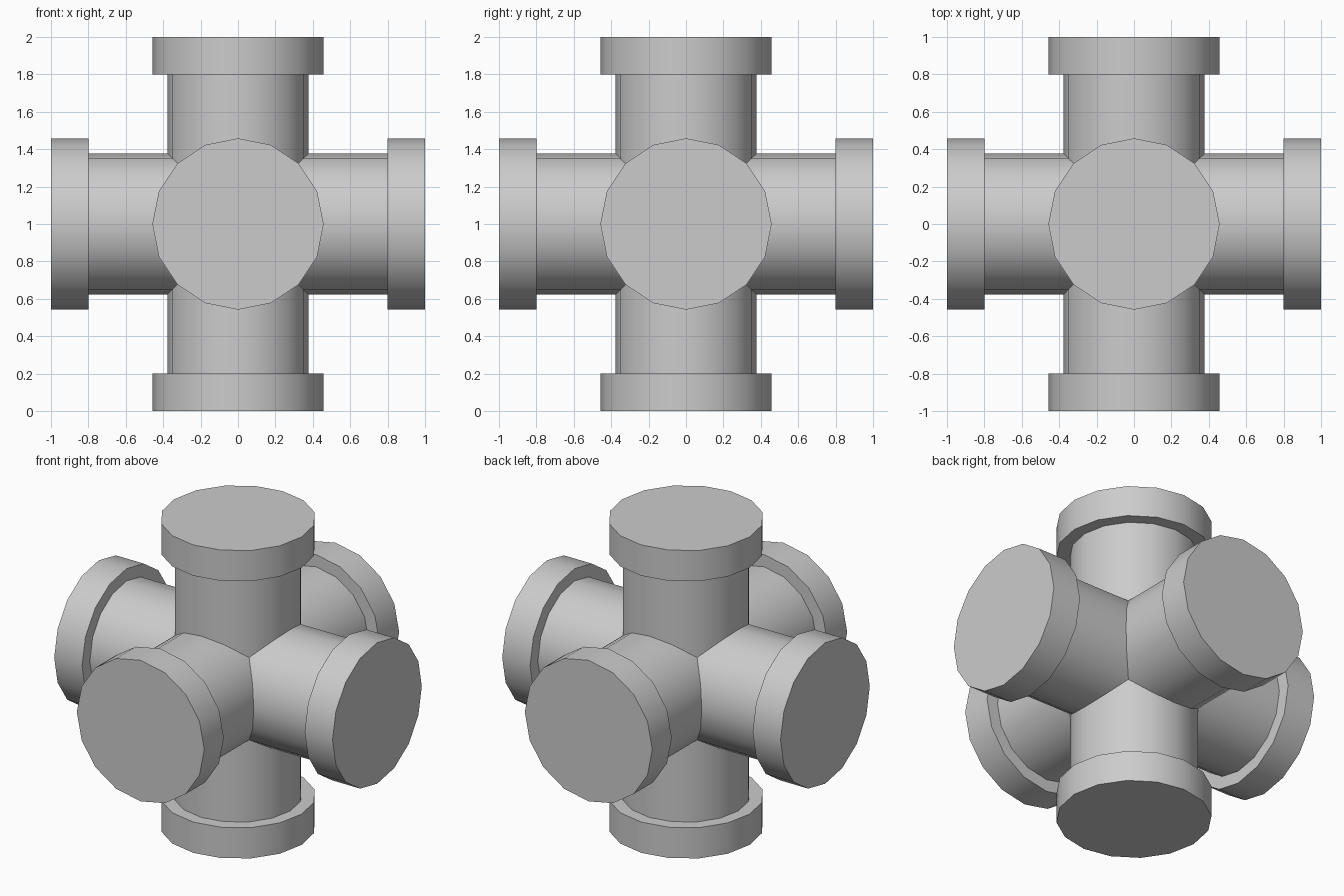
import bpy
from math import pi
from mathutils import Vector

SIDES = 16
PIPE_R, COLLAR_R = 0.378, 0.458
COLLAR_T = 0.2
CENTRE = Vector((0, 0, 1))

cube = bpy.data.objects.get("Cube")
if cube:
    bpy.data.objects.remove(cube, do_unlink=True)

grey = bpy.data.materials.new("pipe_grey")
grey.use_nodes = True
colour = (0.6, 0.6, 0.6, 1)
grey.diffuse_color = colour
grey.node_tree.nodes["Principled BSDF"].inputs["Base Color"].default_value = colour


def cylinder(name, radius, depth, offset, rotation):
    bpy.ops.mesh.primitive_cylinder_add(vertices=SIDES, radius=radius, depth=depth,
                                        location=CENTRE + offset, rotation=rotation)
    obj = bpy.context.object
    obj.name = name
    obj.data.materials.append(grey)
    bpy.ops.object.transform_apply(location=False, rotation=True, scale=True)
    bpy.ops.object.shade_smooth_by_angle(angle=pi / 6)
    return obj


# Each axis: direction, rotation, and the names of its two ends
axes = {
    "side": (Vector((1, 0, 0)), (0, pi / 2, 0), ("left", "right")),
    "depth": (Vector((0, 1, 0)), (pi / 2, 0, 0), ("back", "front")),
    "vertical": (Vector((0, 0, 1)), (0, 0, 0), ("top", "bottom")),
}

for axis, (direction, rotation, ends) in axes.items():
    # Through pipe, reaching the inner face of both collars
    cylinder(axis + "_pipe", PIPE_R, 2 - 2 * COLLAR_T, Vector(), rotation)
    # Wider closed collar at each end
    for end, sign in zip(ends, (1, -1)):
        cylinder(end + "_collar", COLLAR_R, COLLAR_T,
                 direction * sign * (1 - COLLAR_T / 2), rotation)
